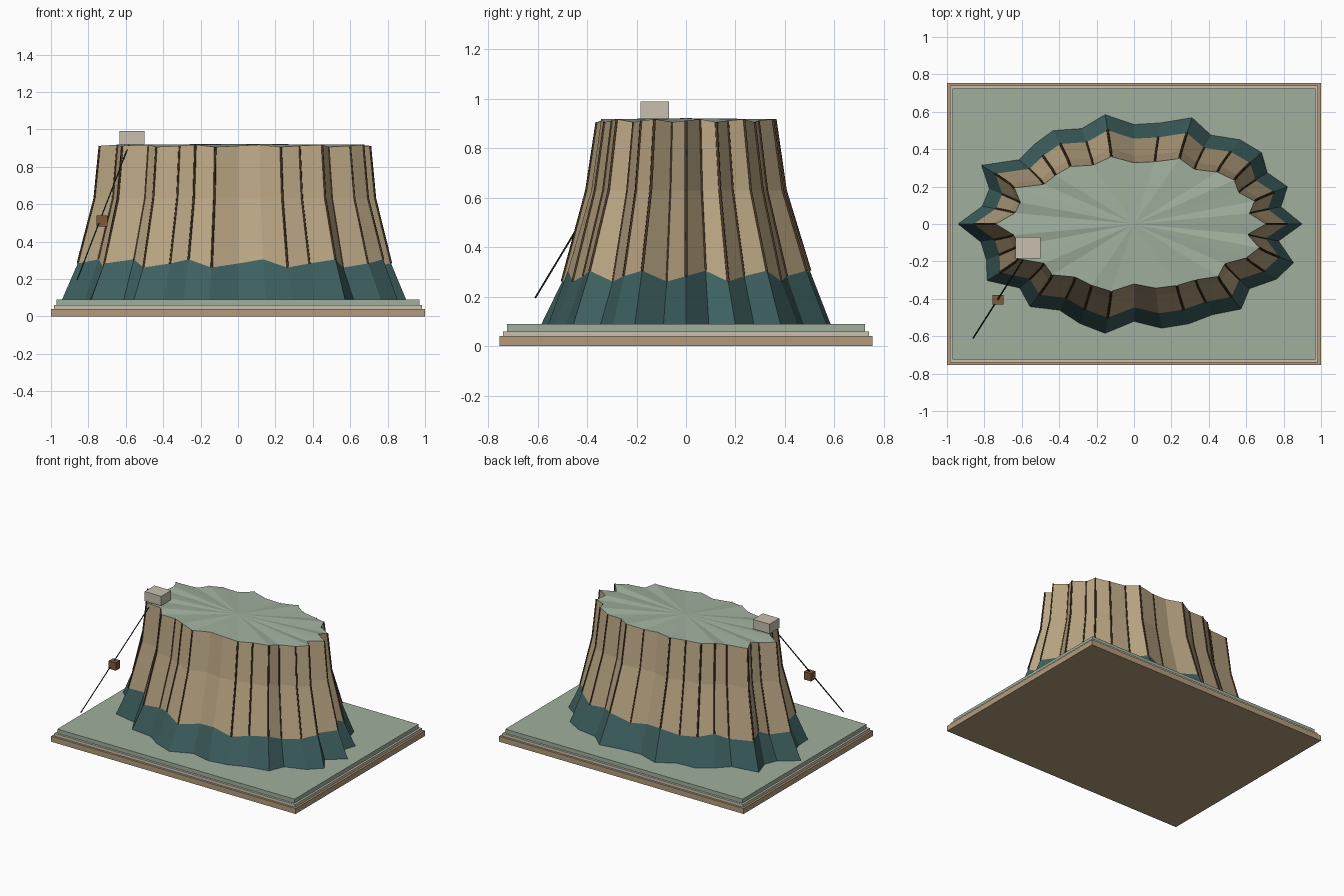
import bpy
import bmesh
import math
from mathutils import Vector

cube = bpy.data.objects.get("Cube")
if cube:
    bpy.data.objects.remove(cube)


def material(name, colour):
    m = bpy.data.materials.new(name)
    m.use_nodes = True
    rgba = (*colour, 1)
    m.diffuse_color = rgba
    m.node_tree.nodes["Principled BSDF"].inputs["Base Color"].default_value = rgba
    return m


GREEN = material("sage green", (.35, .43, .34))
TAN = material("sandstone", (.49, .38, .23))
BOARD = material("wood tan", (.45, .33, .20))
STONE = material("pale stone", (.58, .53, .43))
TEAL = material("deep teal", (.048, .117, .117))
CRACK = material("dark brown", (.08, .043, .02))
CABIN = material("cabin brown", (.21, .10, .048))
CABLE = material("cable black", (.02, .026, .026))


def add_object(name, data, *mats):
    obj = bpy.data.objects.new(name, data)
    bpy.context.collection.objects.link(obj)
    for m in mats:
        data.materials.append(m)
    return obj


def box(name, centre, size, mat):
    bm = bmesh.new()
    bmesh.ops.create_cube(bm, size=1)
    bmesh.ops.scale(bm, vec=size, verts=bm.verts)
    mesh = bpy.data.meshes.new(name)
    bm.to_mesh(mesh)
    bm.free()
    add_object(name, mesh, mat).location = centre


def rods(name, paths, radius, mat):
    """Thin square-section rods along straight-segment paths."""
    curve = bpy.data.curves.new(name, "CURVE")
    curve.dimensions = "3D"
    curve.bevel_depth = radius
    curve.bevel_resolution = 0
    curve.use_fill_caps = True
    for path in paths:
        spline = curve.splines.new("POLY")
        spline.points.add(len(path) - 1)
        for point, co in zip(spline.points, path):
            point.co = (*co, 1)
    add_object(name, curve, mat)


# Stepped plinth
box("base_board", (0, 0, .02), (2, 1.51, .04), BOARD)
box("base_trim", (0, 0, .05), (1.97, 1.48, .02), STONE)
box("ground_plate", (0, 0, .075), (1.94, 1.45, .03), GREEN)

# Relative radius of each rock buttress, evenly spaced round an ellipse
RADII = [1.07, .95, 1.04, .98, 1.06, 1.05, .98, 1.08, .98,
         .95, 1.06, .97, 1.03, .99, .955, 1.12, .98, .98,
         1.12, .99, 1.0, 1.08, .95, 1.03, .95, 1.01, 1.06,
         .93, 1.01, 1.015, 1.0, 1.06, .96, 1.05, 1.08, .935]
COUNT = len(RADII)
# Each level: half width, half depth, height, wave height
LEVELS = [(.84, .56, .09, 0), (.765, .48, .283, .022),
          (.685, .385, .63, 0), (.66, .345, .912, .006)]


def cliff_point(level, k, swell=1):
    a, b, z, wave = LEVELS[level]
    t = math.tau * k / COUNT
    r = RADII[k] * swell
    step = (0, 1, -1)[k % 3]
    return Vector((a * r * math.cos(t), b * r * math.sin(t), z + wave * step))


# Cliff: teal foot, sandstone wall and green top
bm = bmesh.new()
rings = [[bm.verts.new(cliff_point(i, k)) for k in range(COUNT)]
         for i in range(len(LEVELS))]
summit = bm.verts.new((0, 0, .922))
for k in range(COUNT):
    n = (k + 1) % COUNT
    for i in range(len(rings) - 1):
        low, high = rings[i], rings[i + 1]
        face = bm.faces.new((low[k], low[n], high[n], high[k]))
        face.material_index = 0 if i == 0 else 1
    bm.faces.new((rings[-1][k], rings[-1][n], summit)).material_index = 2
bm.faces.new(rings[0][::-1])
mesh = bpy.data.meshes.new("cliff")
bm.to_mesh(mesh)
bm.free()
add_object("cliff", mesh, TEAL, TAN, GREEN)

# Dark cracks running down the wall
cracks = [[cliff_point(i, k) for i in (1, 2, 3)]
          for k in range(COUNT) if k not in (9, 27, 28)]
rods("wall_cracks", cracks, .006, CRACK)

# Cable lift
box("summit_station", (-.567, -.127, .955), (.135, .115, .07), STONE)
rods("lift_cable", [[(-.58, -.17, .925), (-.86, -.61, .195)]], .004, CABLE)
box("lift_cabin", (-.727, -.405, .51), (.058, .05, .058), CABIN)
